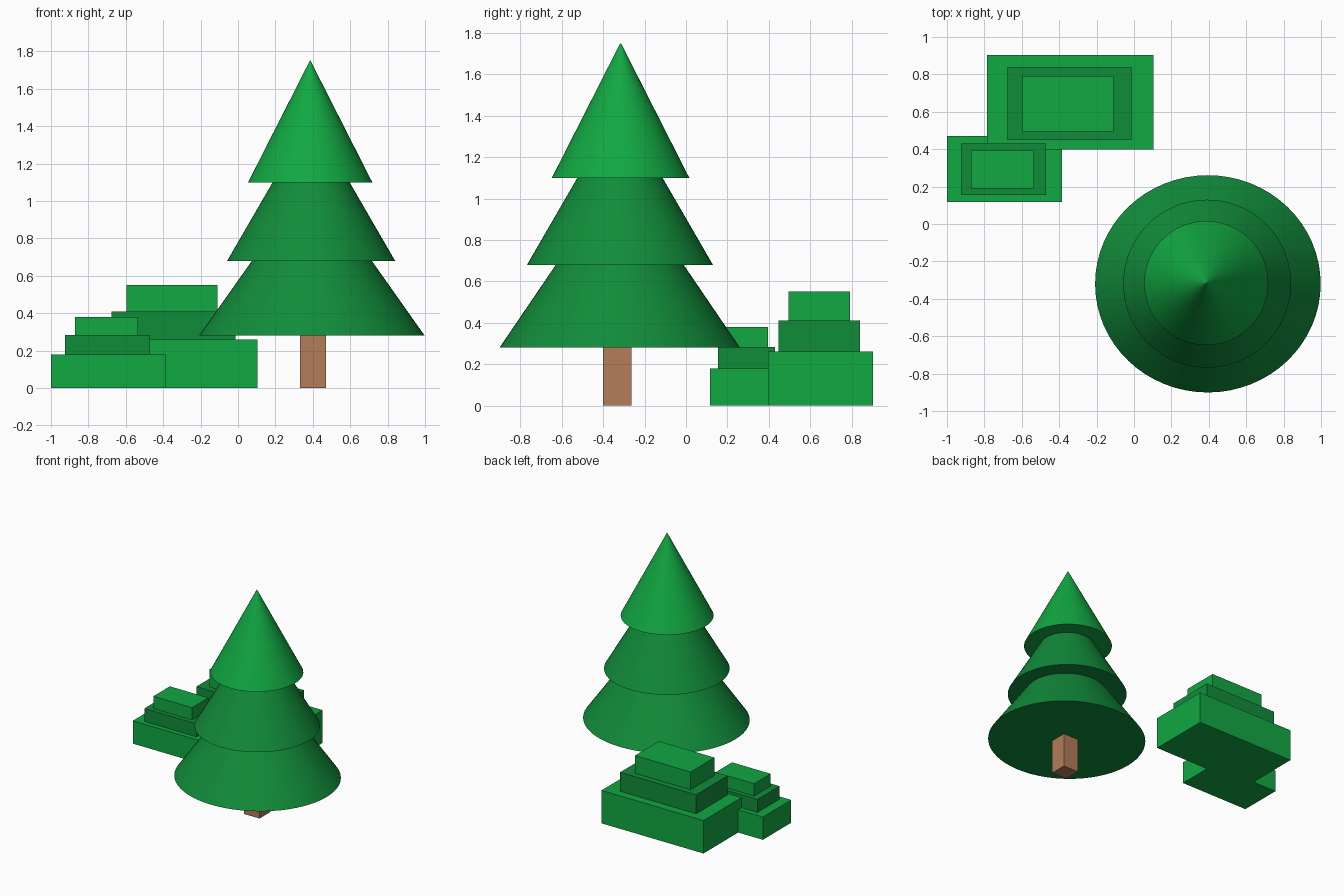
import bpy
import math

if "Cube" in bpy.data.objects:
    bpy.data.objects.remove(bpy.data.objects["Cube"])


def srgb(r, g, b):
    lin = [c / 255 / 12.92 if c <= 10 else ((c / 255 + 0.055) / 1.055) ** 2.4 for c in (r, g, b)]
    return (*lin, 1.0)


def material(name, rgb):
    m = bpy.data.materials.new(name)
    m.diffuse_color = srgb(*rgb)
    m.use_nodes = True
    m.node_tree.nodes["Principled BSDF"].inputs["Base Color"].default_value = m.diffuse_color
    return m


LIGHT = material("light_green", (17, 168, 66))
DARK = material("dark_green", (17, 140, 58))
BROWN = material("bark_brown", (179, 125, 88))


def box(name, x, y, z, mat):
    """Box spanning the given (low, high) ranges."""
    bpy.ops.mesh.primitive_cube_add(size=1, location=[sum(r) / 2 for r in (x, y, z)])
    o = bpy.context.object
    o.name = name
    o.scale = [r[1] - r[0] for r in (x, y, z)]
    bpy.ops.object.transform_apply(location=False, rotation=False, scale=True)
    o.data.materials.append(mat)


def tier(name, centre, z, r1, r2, mat, squash=1.0):
    """Smooth cone tier between two heights, slightly squashed in y if asked."""
    bpy.ops.mesh.primitive_cone_add(vertices=64, radius1=r1, radius2=r2, depth=z[1] - z[0],
                                    location=(*centre, sum(z) / 2))
    o = bpy.context.object
    o.name = name
    o.scale.y = squash
    bpy.ops.object.transform_apply(location=False, rotation=False, scale=True)
    o.data.materials.append(mat)
    bpy.ops.object.shade_smooth_by_angle(angle=math.radians(30))


# Tree: trunk and three overlapping foliage tiers
box("trunk", (0.332, 0.47), (-0.402, -0.263), (0, 0.30), BROWN)
tier("lower_foliage", (0.395, -0.32), (0.28, 0.78), 0.603, 0.25, DARK, 0.963)
tier("middle_foliage", (0.391, -0.319), (0.68, 1.20), 0.449, 0.148, DARK)
tier("top_foliage", (0.386, -0.316), (1.10, 1.75), 0.332, 0.002, LIGHT)

# Stepped bushes: each a stack of shrinking boxes (x range, y range, z range)
bushes = {
    "large_bush": [((-0.785, 0.105), (0.397, 0.903), (0, 0.26)),
                   ((-0.677, -0.013), (0.448, 0.84), (0.26, 0.41)),
                   ((-0.595, -0.11), (0.495, 0.792), (0.41, 0.55))],
    "small_bush": [((-1.0, -0.385), (0.117, 0.47), (0, 0.18)),
                   ((-0.925, -0.47), (0.155, 0.43), (0.18, 0.283)),
                   ((-0.872, -0.535), (0.19, 0.395), (0.283, 0.38))],
}
for name, steps in bushes.items():
    for part, ranges, mat in zip(("base", "middle", "top"), steps, (LIGHT, DARK, LIGHT)):
        box(f"{name}_{part}", *ranges, mat)
